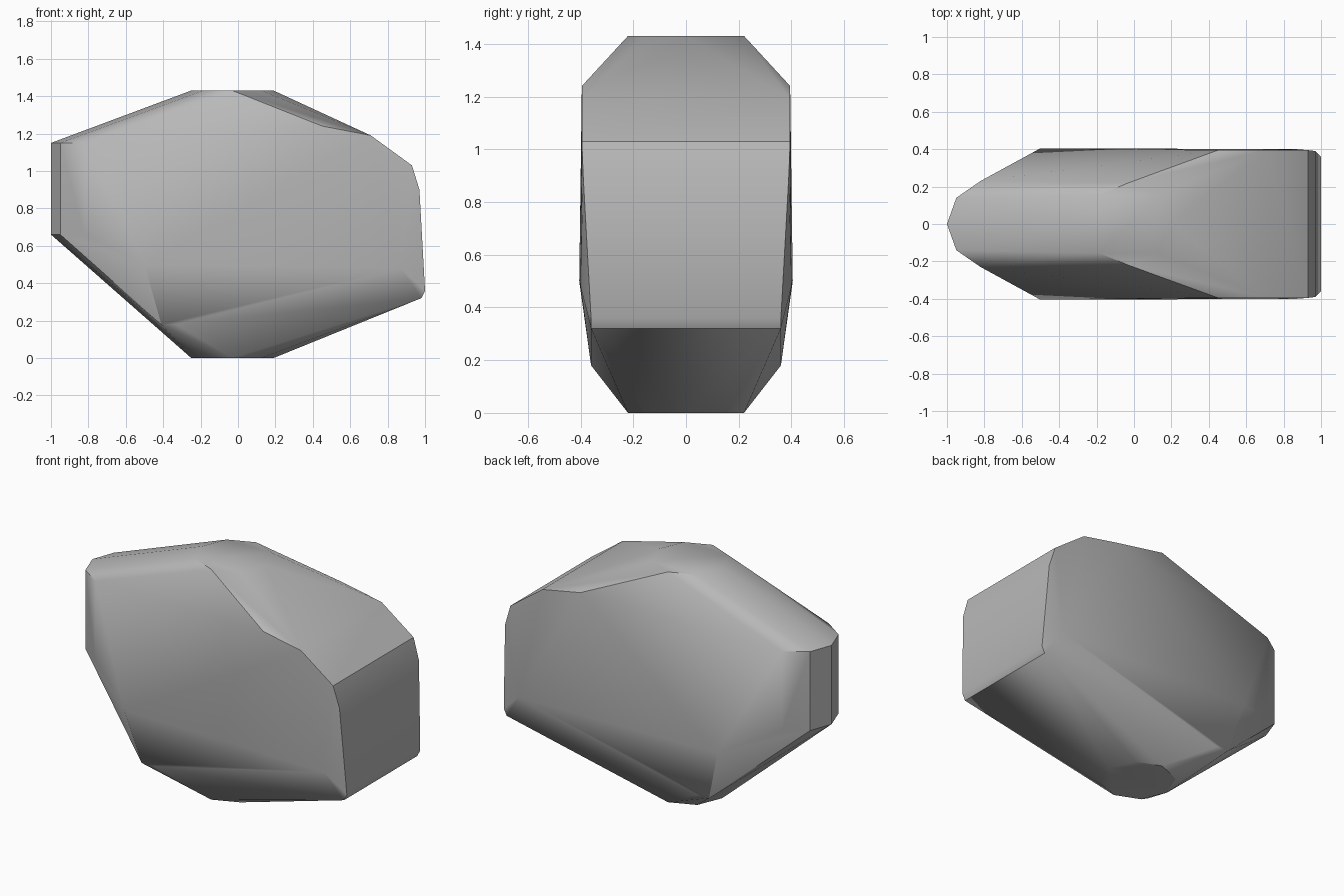
import bpy
import bmesh
from math import sin, cos, tau, radians

cube = bpy.data.objects.get("Cube")
if cube:
    bpy.data.objects.remove(cube)

# Stone colour
stone = bpy.data.materials.new("stone grey")
stone.use_nodes = True
grey = (0.48, 0.48, 0.48, 1)
stone.diffuse_color = grey
stone.node_tree.nodes["Principled BSDF"].inputs["Base Color"].default_value = grey

points = []

# Octagonal flats on the top and the bottom
for z in (0, 1.43):
    for i in range(8):
        a = tau * i / 8
        points.append((-0.03 + 0.22 * cos(a), 0.22 * sin(a), z))

# Rounded upright nose
for z in (0.66, 1.15):
    points.append((-1, 0, z))
    for side in (-1, 1):
        points.append((-0.95, side * 0.14, z))

# Corners of the flanks and the blunt end, mirrored across the middle
flank = [
    (-0.82, 0.23, 1.15), (-0.82, 0.23, 0.66),
    (-0.5, 0.405, 0.5), (-0.41, 0.36, 0.18), (-0.33, 0.36, 0.18),
    (0.45, 0.395, 1.24), (0.71, 0.395, 1.19),
    (0.93, 0.395, 1.03), (0.97, 0.39, 0.9),
    (0.87, 0.4, 0.48), (1, 0.36, 0.36), (0.98, 0.36, 0.32),
]
for x, y, z in flank:
    points += [(x, y, z), (x, -y, z)]

# Wrap the corners in a convex skin
bm = bmesh.new()
for p in points:
    bm.verts.new(p)
hull = bmesh.ops.convex_hull(bm, input=bm.verts[:])
inside = [v for v in bm.verts if not v.link_faces]
bmesh.ops.delete(bm, geom=inside, context="VERTS")
bmesh.ops.dissolve_limit(bm, angle_limit=radians(1), verts=bm.verts[:], edges=bm.edges[:])
bmesh.ops.recalc_face_normals(bm, faces=bm.faces[:])
mesh = bpy.data.meshes.new("boulder")
bm.to_mesh(mesh)
bm.free()
mesh.materials.append(stone)

boulder = bpy.data.objects.new("boulder", mesh)
bpy.context.collection.objects.link(boulder)
bpy.ops.object.select_all(action="DESELECT")
boulder.select_set(True)
bpy.context.view_layer.objects.active = boulder
bpy.ops.object.shade_smooth_by_angle(angle=radians(30))
